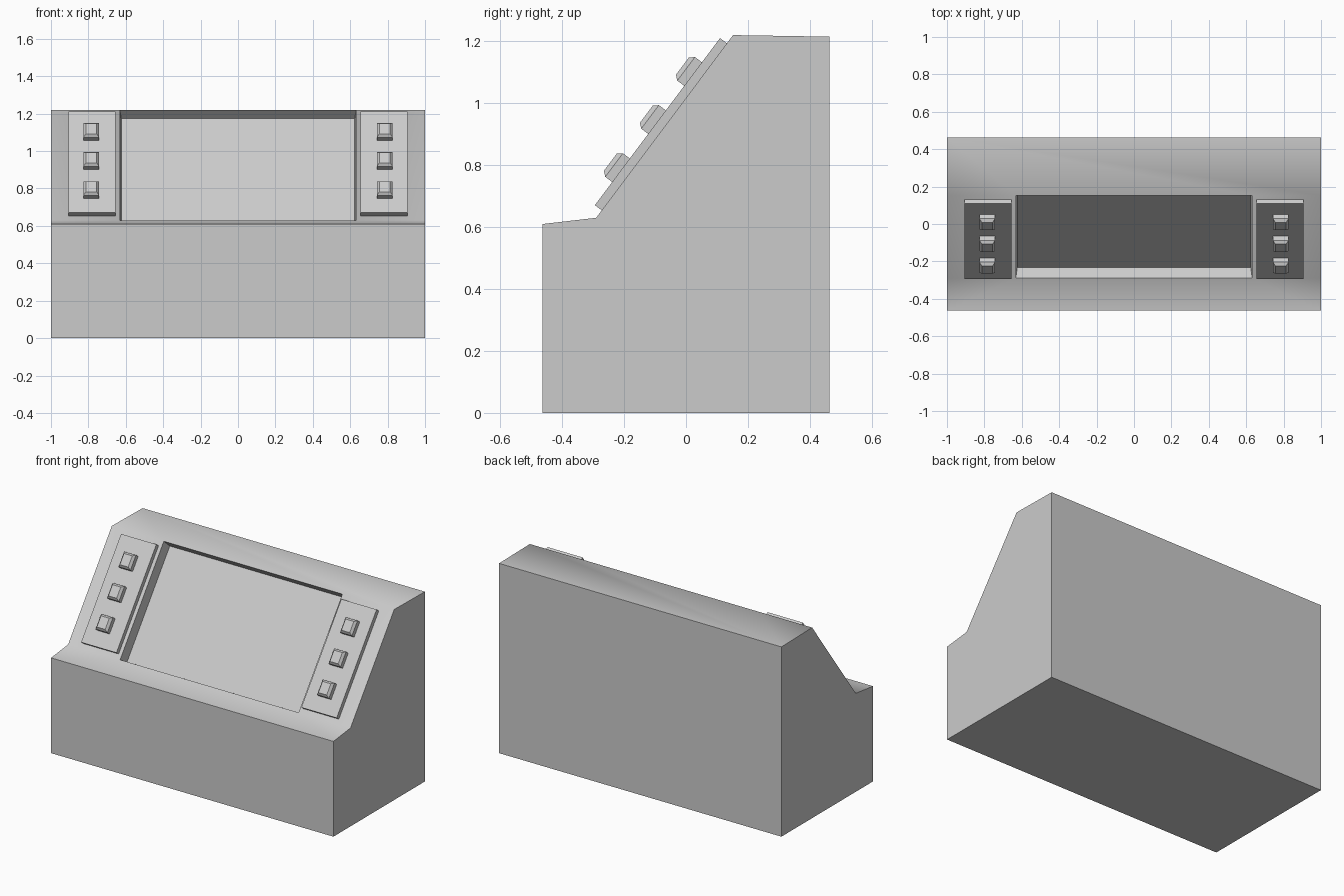
import bpy
import bmesh
import math
from mathutils import Matrix, Vector

cube = bpy.data.objects.get("Cube")
if cube:
    bpy.data.objects.remove(cube, do_unlink=True)

grey = bpy.data.materials.new("light_grey")
grey.use_nodes = True
grey.diffuse_color = (0.6, 0.6, 0.6, 1)
grey.node_tree.nodes["Principled BSDF"].inputs["Base Color"].default_value = (0.6, 0.6, 0.6, 1)

# Side profile of the cabinet as (y, z)
FOOT, CREST = Vector((0, -0.29, 0.63)), Vector((0, 0.152, 1.22))
PROFILE = [(-0.463, 0), (0.463, 0), (0.463, 1.215),
           CREST.yz, FOOT.yz, (-0.463, 0.61)]

# Frame of the sloped face: local x across, y up the slope, z outward
UP = (CREST - FOOT).normalized()
OUT = Vector((1, 0, 0)).cross(UP)
SLOPE = Matrix.Translation(FOOT) @ Matrix((Vector((1, 0, 0)), UP, OUT)).transposed().to_4x4()


def finish(name, bm):
    bmesh.ops.recalc_face_normals(bm, faces=bm.faces)
    mesh = bpy.data.meshes.new(name)
    bm.to_mesh(mesh)
    bm.free()
    mesh.materials.append(grey)
    obj = bpy.data.objects.new(name, mesh)
    bpy.context.collection.objects.link(obj)
    return obj


def add_block(bm, size, centre):
    """Box resting on the sloped face; returns its outer face."""
    place = Matrix.Translation(centre) @ Matrix.Diagonal((*size, 1))
    verts = bmesh.ops.create_cube(bm, size=1, matrix=SLOPE @ place)["verts"]
    faces = {f for v in verts for f in v.link_faces}
    return max(faces, key=lambda f: f.calc_center_median().dot(OUT))


def build_cabinet():
    bm = bmesh.new()
    left, right = ([bm.verts.new((x, y, z)) for y, z in PROFILE] for x in (1, -1))
    bm.faces.new(left)
    bm.faces.new(right[::-1])
    count = len(PROFILE)
    sides = [bm.faces.new((left[i], right[i], right[(i + 1) % count], left[(i + 1) % count]))
             for i in range(count)]
    bmesh.ops.recalc_face_normals(bm, faces=bm.faces)

    # Split only the sloped face into two margins and a screen area
    for x in (-0.632, 0.632):
        slope = [f for f in bm.faces if f.normal.dot(OUT) > 0.99]
        edges = {e for f in slope for e in f.edges}
        verts = {v for f in slope for v in f.verts}
        bmesh.ops.bisect_plane(bm, geom=[*verts, *edges, *slope],
                               plane_co=(x, 0, 0), plane_no=(1, 0, 0))
    bm.normal_update()

    # Sink the screen
    screen = next(f for f in bm.faces if f.normal.dot(OUT) > 0.99
                  and abs(f.calc_center_median().x) < 0.1)
    walls = bmesh.ops.inset_individual(bm, faces=[screen], thickness=0.012, depth=-0.067)["faces"]
    recess = {screen, *walls}

    # Soft shading on the shell, flat shading in the recess
    bm.normal_update()
    for face in bm.faces:
        face.smooth = face not in recess
    for edge in bm.edges:
        edge.smooth = edge.calc_face_angle(0) < math.radians(60)
    finish("cabinet", bm)


def build_panel(side, x):
    # Control plate
    bm = bmesh.new()
    add_block(bm, (0.25, 0.674, 0.03), (x, 0.367, 0.013))
    finish(side + "_control_panel", bm)

    # Three buttons with chamfered caps
    for number in range(3):
        bm = bmesh.new()
        cap = add_block(bm, (0.084, 0.095, 0.032), (x * 1.006, 0.171 + 0.194 * number, 0.04))
        bmesh.ops.inset_individual(bm, faces=[cap], thickness=0.018, depth=0.015)
        finish(f"{side}_button_{number + 1}", bm)


build_cabinet()
build_panel("left", 0.78)
build_panel("right", -0.78)
